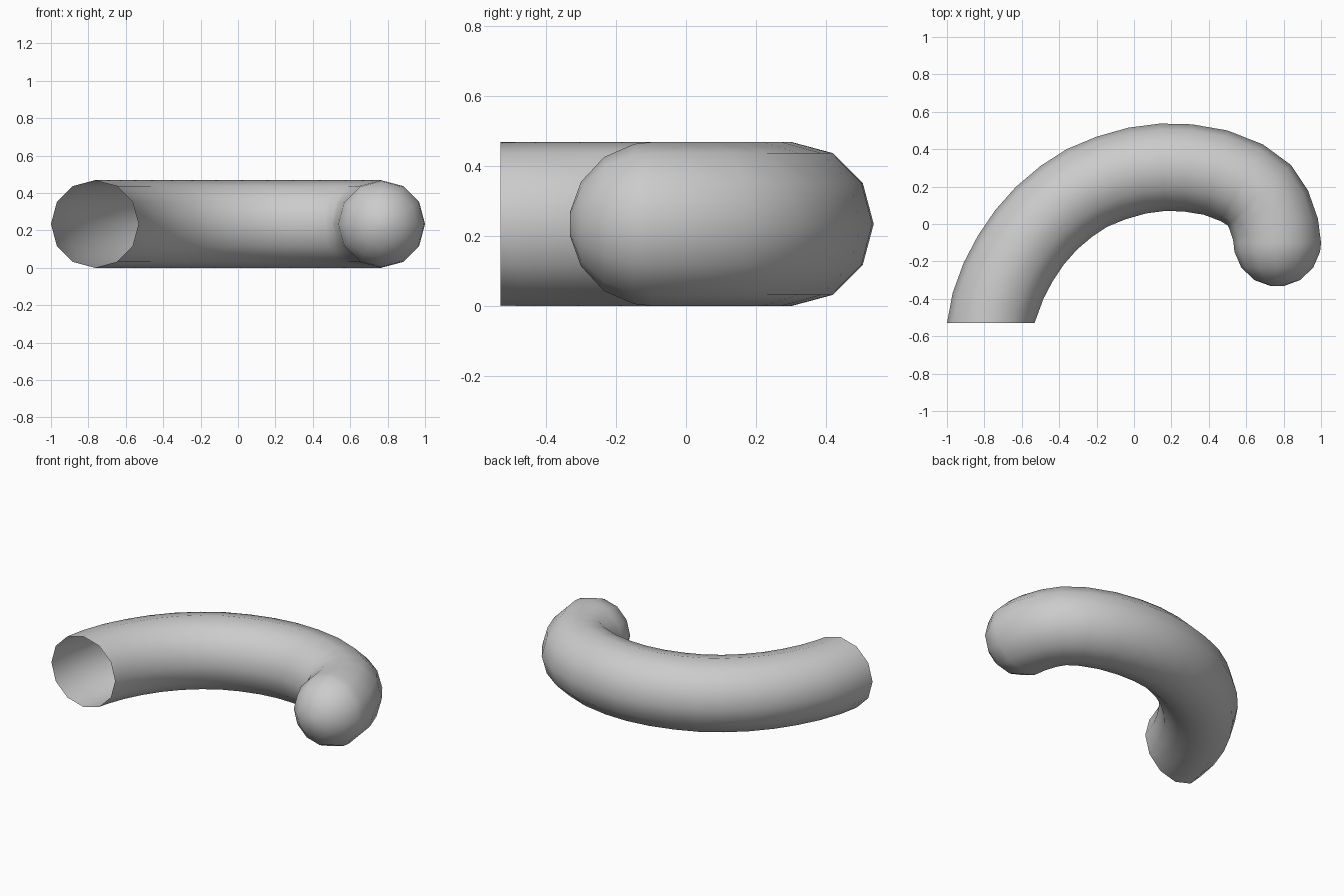
import bpy, bmesh
from math import sin, cos, pi, radians
from mathutils import Vector

if "Cube" in bpy.data.objects:
    bpy.data.objects.remove(bpy.data.objects["Cube"])

R = 0.234          # tube radius
SIDES = 12

# outer edge of the bend seen from above, from open end to rounded end
outer = [Vector(p) for p in [
    (-1, -.53), (-.97, -.37), (-.912, -.21), (-.835, -.063), (-.742, .074),
    (-.63, .2), (-.5, .31), (-.36, .4), (-.2, .467), (-.03, .515),
    (.14, .537), (.31, .533), (.5, .5), (.69, .425), (.84, .315),
    (.93, .18), (.983, .03), (1, -.1)]]


def outward(i):
    if i == 0:
        return Vector((-1, 0))
    if i == len(outer) - 1:
        return Vector((1, 0))
    d = ((outer[i] - outer[i - 1]).normalized()
         + (outer[i + 1] - outer[i]).normalized()).normalized()
    return Vector((-d.y, d.x))


bm = bmesh.new()


def ring(c, n, r):
    return [bm.verts.new((c.x + n.x * r * cos(a), c.y + n.y * r * cos(a), R + r * sin(a)))
            for a in (2 * pi * k / SIDES for k in range(SIDES))]


# bent tube
rings = []
for i, p in enumerate(outer):
    n = outward(i)
    rings.append(ring(p - n * R, n, R))

# rounded end
end = outer[-1] - Vector((R, 0))
for deg in (12, 35, 59, 81):
    a = radians(deg)
    rings.append(ring(end - Vector((0, R * sin(a))), Vector((1, 0)), R * cos(a)))

for a, b in zip(rings, rings[1:]):
    for k in range(SIDES):
        j = (k + 1) % SIDES
        bm.faces.new((a[k], a[j], b[j], b[k]))
bm.faces.new(rings[-1])
bmesh.ops.recalc_face_normals(bm, faces=bm.faces[:])
# keep the open shell facing outwards
bm.faces.ensure_lookup_table()
top = max(bm.faces, key=lambda f: f.calc_center_median().z)
if top.normal.z < 0:
    bmesh.ops.reverse_faces(bm, faces=bm.faces[:])
for f in bm.faces:
    f.smooth = True

mesh = bpy.data.meshes.new("curved_tube")
bm.to_mesh(mesh)
bm.free()
bpy.context.collection.objects.link(bpy.data.objects.new("curved_tube", mesh))
